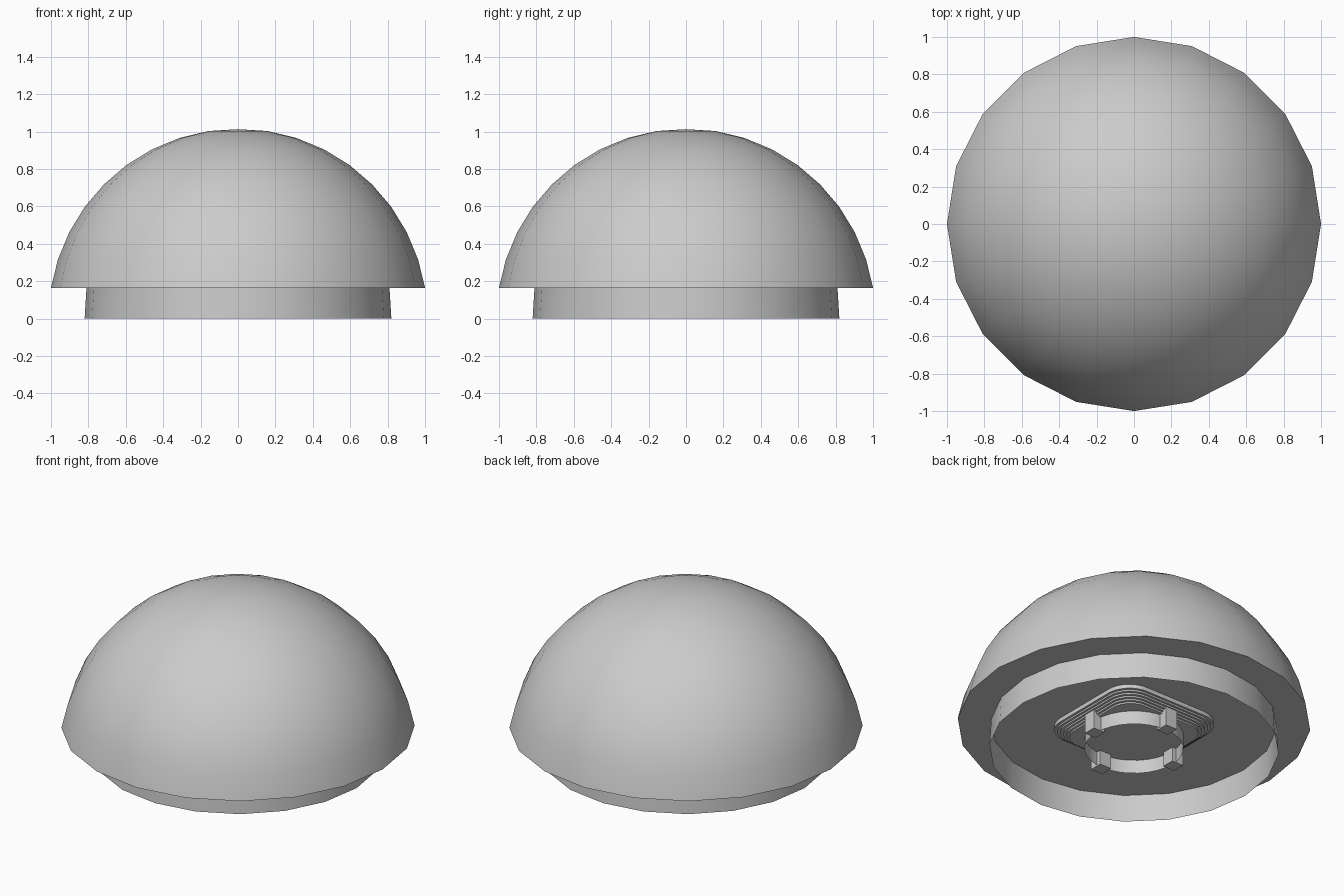
import bpy, bmesh, math

if "Cube" in bpy.data.objects:
    bpy.data.objects.remove(bpy.data.objects["Cube"])

SEG = 20
RIM_Z = 0.165


def finish(name, bm, angle=40):
    me = bpy.data.meshes.new(name)
    bm.to_mesh(me)
    bm.free()
    ob = bpy.data.objects.new(name, me)
    bpy.context.collection.objects.link(ob)
    bpy.ops.object.select_all(action='DESELECT')
    ob.select_set(True)
    bpy.context.view_layer.objects.active = ob
    bpy.ops.object.shade_smooth_by_angle(angle=math.radians(angle))
    return ob


def circle(r, n=SEG):
    return [(r * math.cos(math.tau * i / n), r * math.sin(math.tau * i / n)) for i in range(n)]


def rounded_square(h, r, n=8):
    pts = []
    for q in range(4):
        a0 = q * math.pi / 2
        sx = 1 if q in (0, 3) else -1
        sy = 1 if q in (0, 1) else -1
        for i in range(n + 1):
            a = a0 + math.pi / 2 * i / n
            pts.append((sx * (h - r) + r * math.cos(a), sy * (h - r) + r * math.sin(a)))
    return pts


def loft(name, sections, cap_start=False, cap_end=False, tip=None):
    """Skin a stack of (outline, z) sections."""
    bm = bmesh.new()
    rings = [[bm.verts.new((x, y, z)) for x, y in pts] for pts, z in sections]
    n = len(rings[0])
    for a, b in zip(rings, rings[1:]):
        for i in range(n):
            j = (i + 1) % n
            bm.faces.new((a[i], a[j], b[j], b[i]))
    if tip is not None:
        t = bm.verts.new((0, 0, tip))
        for i in range(n):
            bm.faces.new((rings[-1][i], rings[-1][(i + 1) % n], t))
    if cap_start:
        bm.faces.new(rings[0][::-1])
    if cap_end:
        bm.faces.new(rings[-1])
    return finish(name, bm)


# Dome: upper part of a 20-sided sphere with an underside ring
R, C = 1.0125, 0.003
dome = [(circle(0.81), RIM_Z)]
for k in range(1, 10):
    a = math.radians(9 * k)
    dome.append((circle(R * math.cos(a)), RIM_Z if k == 1 else C + R * math.sin(a)))
loft("dome", dome, tip=1.013)

# Base skirt: thin open wall with a recessed ceiling
loft("base_skirt", [(circle(0.82), 0), (circle(0.81), RIM_Z)], cap_end=True)

# Stepped rounded-square mount under the ceiling
STEPS = 6
sections = []
for k in range(STEPS):
    h = 0.365 - 0.014 * k
    outline = rounded_square(h, h * 0.42)
    sections += [(outline, 0.09 + 0.06 * (STEPS - k) / STEPS),
                 (outline, 0.09 + 0.06 * (STEPS - k - 1) / STEPS)]
sections.insert(0, (sections[0][0], RIM_Z))
loft("stepped_mount", sections[::-1], cap_start=True)

# Open collar hanging from the mount
loft("collar", [(circle(0.28, 32), 0.005), (circle(0.28, 32), 0.09)], cap_end=True)

# Four pegs around the collar
for i in range(4):
    a = i * math.pi / 2
    x, y = 0.29 * math.cos(a), 0.29 * math.sin(a)
    box = [(x + dx, y + dy) for dx, dy in ((-.04, -.04), (.04, -.04), (.04, .04), (-.04, .04))]
    loft(f"peg_{i + 1}", [(box, 0.0), (box, 0.155)], cap_start=True, cap_end=True)
